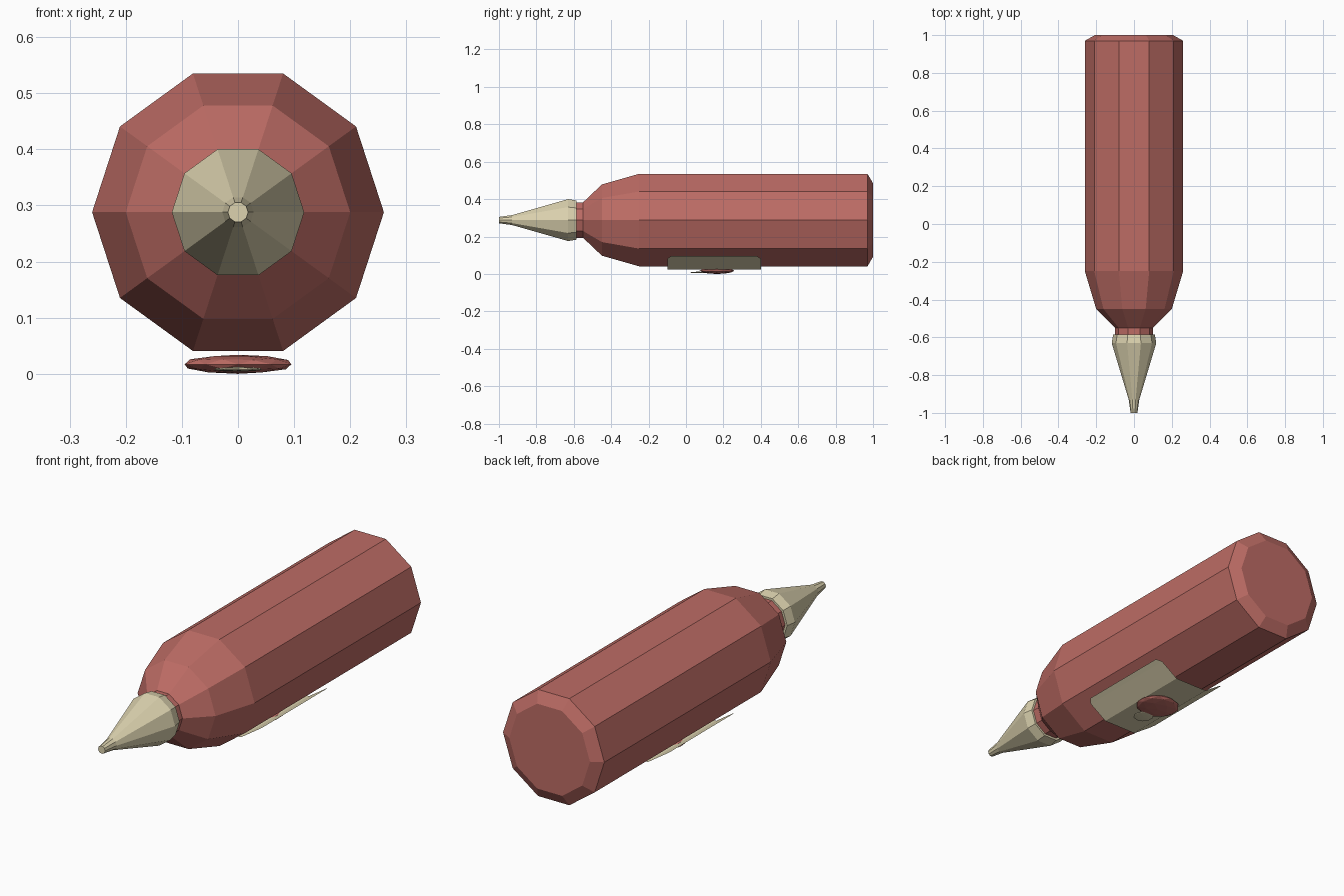
import bpy
import bmesh
import math
from mathutils import Matrix

cube = bpy.data.objects.get("Cube")
if cube:
    bpy.data.objects.remove(cube, do_unlink=True)

SIDES = 10
AXIS_Z = 0.288


def make_material(name, color):
    mat = bpy.data.materials.new(name)
    mat.use_nodes = True
    mat.diffuse_color = color
    mat.node_tree.nodes["Principled BSDF"].inputs["Base Color"].default_value = color
    return mat


red = make_material("dusty red", (0.51, 0.15, 0.13, 1))
cream = make_material("cream", (0.72, 0.65, 0.43, 1))


def finish(name, bm, mat):
    mesh = bpy.data.meshes.new(name)
    bm.to_mesh(mesh)
    bm.free()
    mesh.materials.append(mat)
    obj = bpy.data.objects.new(name, mesh)
    bpy.context.collection.objects.link(obj)
    return obj


def lathe(name, profile, mat):
    """Faceted solid around the long axis from (y, radius) pairs."""
    bm = bmesh.new()
    rings = []
    for y, r in profile:
        angles = [math.tau * i / SIDES for i in range(SIDES)]
        rings.append([bm.verts.new((r * math.cos(a), y, AXIS_Z + r * math.sin(a))) for a in angles])
    for lower, upper in zip(rings, rings[1:]):
        for i in range(SIDES):
            j = (i + 1) % SIDES
            bm.faces.new((lower[i], lower[j], upper[j], upper[i]))
    bm.faces.new(rings[0])
    bm.faces.new(rings[-1])
    bmesh.ops.recalc_face_normals(bm, faces=bm.faces)
    return finish(name, bm, mat)


def flat_pebble(name, center, size, mat):
    """Squashed faceted sphere."""
    bm = bmesh.new()
    bmesh.ops.create_icosphere(bm, subdivisions=2, radius=1,
                               matrix=Matrix.LocRotScale(center, None, size))
    return finish(name, bm, mat)


# Bottle with bevelled base, sloping shoulder and neck
lathe("bottle_body", [(1, 0.207), (0.97, 0.26), (-0.25, 0.26), (-0.45, 0.2), (-0.55, 0.1)], red)
lathe("bottle_neck", [(-0.54, 0.1), (-0.6, 0.1)], red)

# Pointed nozzle with a slim tip
lathe("nozzle", [(-0.585, 0.11), (-0.63, 0.118), (-0.93, 0.028), (-1, 0.018)], cream)

# Label sheet wrapped round the underside: x, z, start y, end y
half = [(0.085, 0.025, -0.1, 0.4), (0.17, 0.082, -0.1, 0.4), (0.19, 0.095, -0.08, 0.38)]
columns = [(-x, z, a, b) for x, z, a, b in reversed(half)] + half
bm = bmesh.new()
strips = [(bm.verts.new((x, a, z)), bm.verts.new((x, b, z))) for x, z, a, b in columns]
for (a0, b0), (a1, b1) in zip(strips, strips[1:]):
    bm.faces.new((a0, b0, b1, a1))
finish("label", bm, cream)

# Emblem on the label: round red badge with a small pale spot
flat_pebble("badge", (0, 0.165, 0.017), (0.1, 0.093, 0.017), red)
flat_pebble("badge_spot", (0, 0.065, 0.008), (0.045, 0.045, 0.004), cream)
